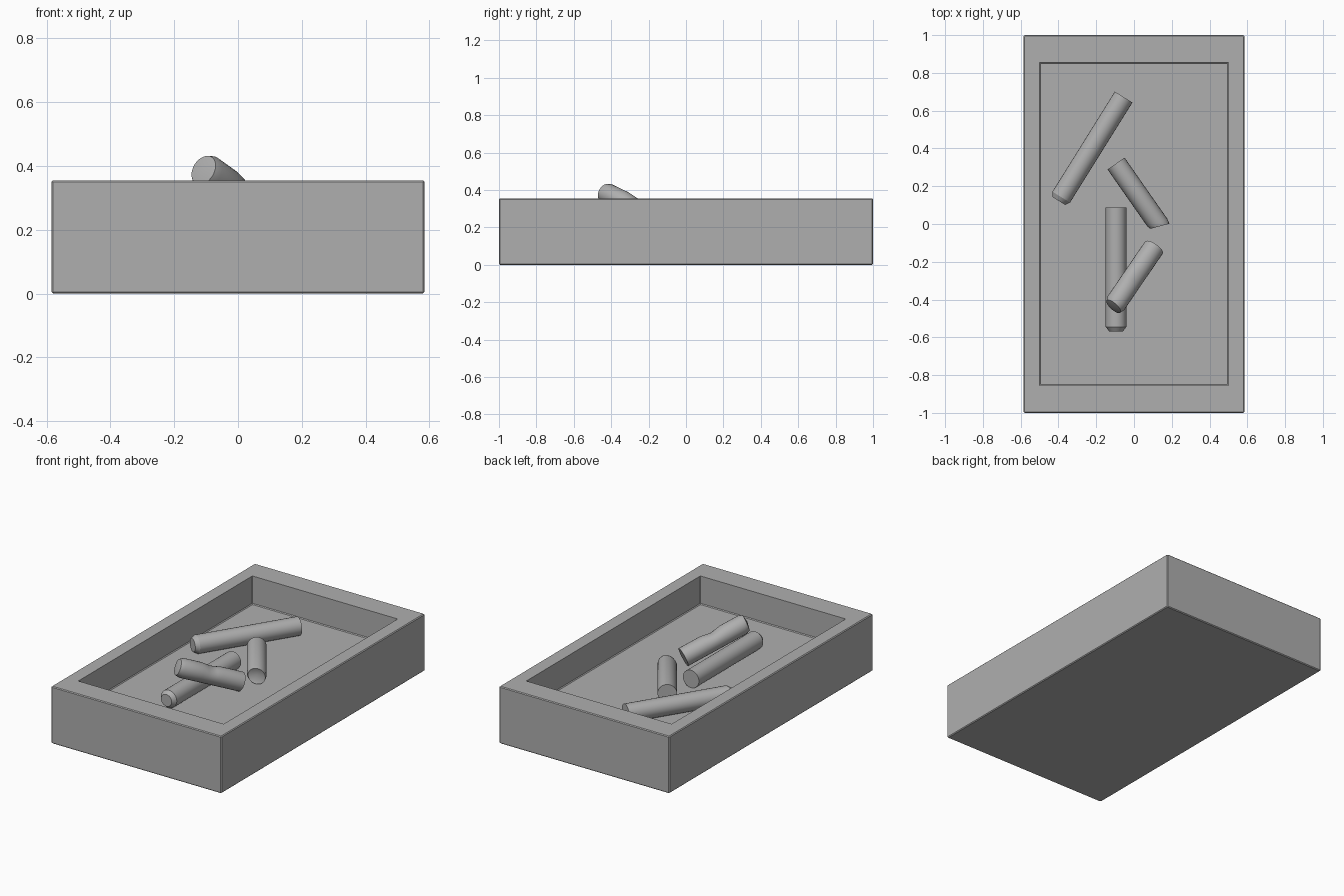
import bpy, bmesh, math
from mathutils import Vector

if "Cube" in bpy.data.objects:
    bpy.data.objects.remove(bpy.data.objects["Cube"])

FLOOR, TOP = 0.18, 0.355
R = 0.055
grey = bpy.data.materials.new("grey")
grey.diffuse_color = (0.43, 0.43, 0.43, 1)
grey.use_nodes = True
grey.node_tree.nodes["Principled BSDF"].inputs["Base Color"].default_value = grey.diffuse_color


def finish(name, bm, angle=None):
    bmesh.ops.recalc_face_normals(bm, faces=bm.faces)
    me = bpy.data.meshes.new(name)
    bm.to_mesh(me)
    bm.free()
    me.materials.append(grey)
    ob = bpy.data.objects.new(name, me)
    bpy.context.collection.objects.link(ob)
    if angle:
        bpy.ops.object.select_all(action='DESELECT')
        ob.select_set(True)
        bpy.context.view_layer.objects.active = ob
        bpy.ops.object.shade_smooth_by_angle(angle=math.radians(angle))
    return ob


def rectangle(bm, x, y, z, c):
    """Rectangle loop with corners clipped by c (8 points)."""
    pts = []
    for sx, sy in ((-1, -1), (1, -1), (1, 1), (-1, 1)):
        pair = [(sx * x, sy * (y - c), z), (sx * (x - c), sy * y, z)]
        pts += pair if sx * sy > 0 else pair[::-1]
    return [bm.verts.new(p) for p in pts]


# Tray: loops bridged from the underside, over the mitred rim, to the floor
B = 0.005
bm = bmesh.new()
loops = [rectangle(bm, *v) for v in (
    (0.585 - B, 1 - B, 0, B), (0.585, 1, B, B), (0.585, 1, TOP - B, B),
    (0.585 - B, 1 - B, TOP, B), (0.50, 0.855, TOP, 0.001),
    (0.50, 0.855, FLOOR + B, 0.001), (0.50 - B, 0.855 - B, FLOOR, 0.001))]
mitres = []
for k, (a, b) in enumerate(zip(loops, loops[1:])):
    for i in range(8):
        j = (i + 1) % 8
        f = bm.faces.new((a[i], a[j], b[j], b[i]))
        if k == 3 and i % 2 == 0:
            mitres.append(f)
bm.faces.new(loops[0][::-1])
bm.faces.new(loops[-1])
# mitre joints: the narrow corner strips sit slightly sunken as open seams
bmesh.ops.recalc_face_normals(bm, faces=bm.faces)
seams = [e for f in mitres for e in f.edges
         if abs(e.verts[0].co.y - e.verts[1].co.y) > 0.05]
bmesh.ops.split_edges(bm, edges=seams)
finish("tray", bm)


# Stick: rings from start (flat end) to finish (chamfered or broken end)
def stick(name, start, end, r0=R, taper=0.0, tilt=0.0, hollow=0.0, dent=0.0, n=24):
    p, q = Vector(start), Vector(end)
    axis = (q - p).normalized()
    side = axis.cross(Vector((0, 0, 1))).normalized()
    up = side.cross(axis)
    length = (q - p).length
    stations = [0, 0.35, 0.44, 0.5, 0.57, 0.66] if dent else [0]
    rings = [(s * length, r0, 0) for s in stations]
    rings += [(length - 0.024, r0, tilt * 0.8), (length, r0 - taper, tilt)]
    bm = bmesh.new()
    loops = []
    for k, (d, r, lean) in enumerate(rings):
        loop = []
        for i in range(n):
            a = 2 * math.pi * i / n
            # chipped patch on the upper side
            chip = 0
            if k in (2, 3, 4) and dent:
                chip = dent * max(0, math.cos(a - 1.8)) ** 2 * (0.6, 1, 0.5)[k - 2]
            shift = -lean * math.cos(a)
            loop.append(bm.verts.new(p + axis * (d + shift)
                        + (side * math.cos(a) + up * math.sin(a)) * (r - chip)))
        loops.append(loop)
    for a, b in zip(loops, loops[1:]):
        for i in range(n):
            j = (i + 1) % n
            bm.faces.new((a[i], a[j], b[j], b[i]))
    bm.faces.new(loops[0][::-1])
    # far end fan, pushed inwards where the stick is broken
    tip = bm.verts.new(q - axis * hollow)
    for i in range(n):
        bm.faces.new((loops[-1][i], loops[-1][(i + 1) % n], tip))
    return finish(name, bm, 30)


z = FLOOR + R - 0.002
stick("long_stick", (-0.055, 0.672, z), (-0.398, 0.122, z), taper=0.015)
stick("straight_stick", (-0.095, 0.087, z), (-0.095, -0.568, z), taper=0.018)
stick("broken_stick", (-0.095, 0.32, z), (0.137, -0.012, z),
      taper=0.006, tilt=0.018, hollow=0.02)
stick("leaning_stick", (0.105, -0.125, 0.235), (-0.108, -0.437, 0.387),
      r0=0.057, taper=0.009, tilt=0.006, hollow=-0.008, dent=0.013)
